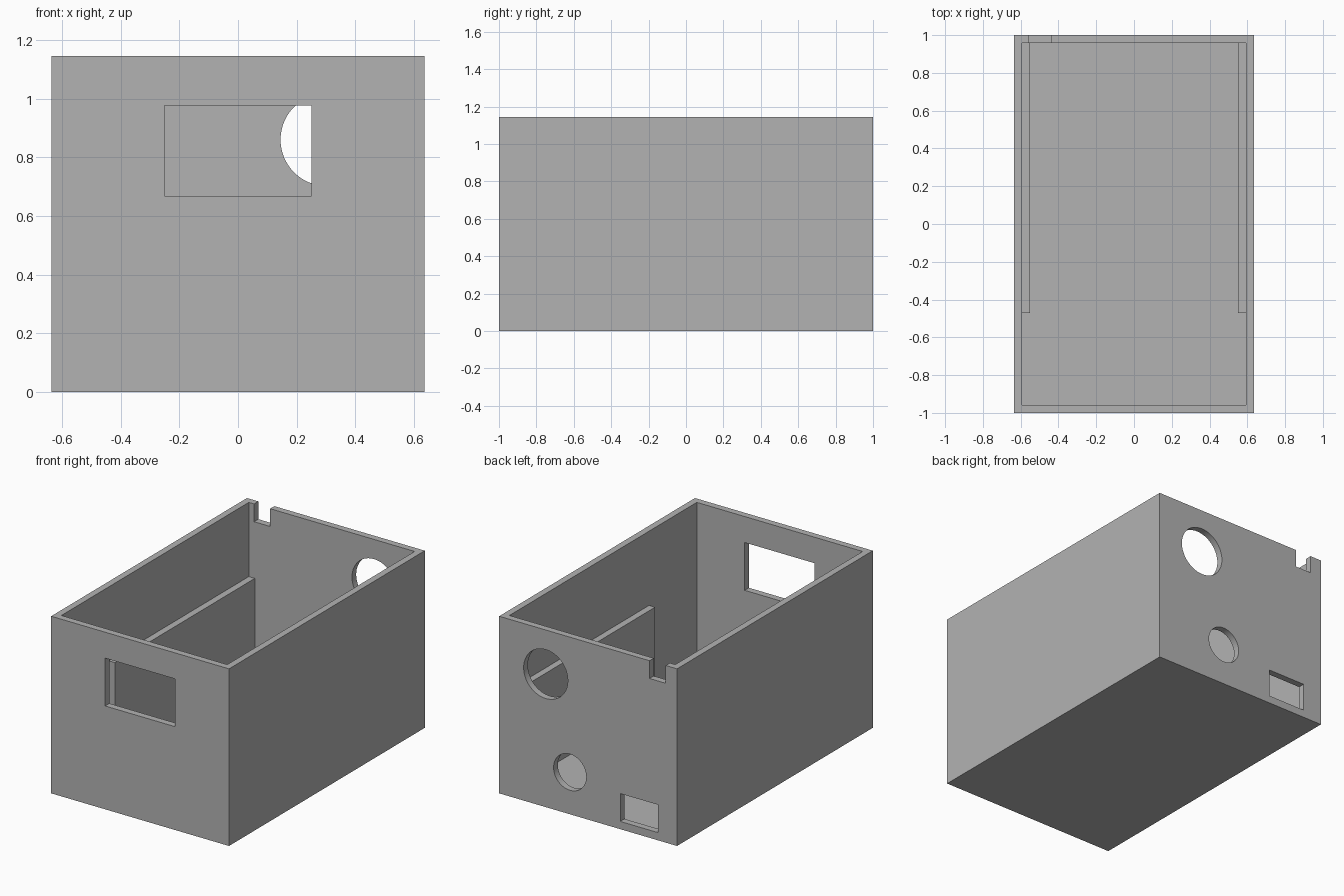
import bpy
import math

if "Cube" in bpy.data.objects:
    bpy.data.objects.remove(bpy.data.objects["Cube"], do_unlink=True)

W, L, H = 1.272, 2.0, 1.145   # outer width, length, height
T = 0.043                     # wall, floor and rib thickness
BACK = L / 2 - T / 2          # middle of the back wall
RIB_FRONT, RIB_TOP = -0.47, 0.665

grey = bpy.data.materials.new("plain grey")
grey.use_nodes = True
grey.diffuse_color = (0.45, 0.45, 0.45, 1)
grey.node_tree.nodes["Principled BSDF"].inputs["Base Color"].default_value = (0.45, 0.45, 0.45, 1)


def box(name, x, y, z):
    """Box from (low, high) ranges along each axis."""
    spans = (x, y, z)
    bpy.ops.mesh.primitive_cube_add(size=1, location=[(a + b) / 2 for a, b in spans])
    ob = bpy.context.object
    ob.name = name
    ob.scale = [b - a for a, b in spans]
    bpy.ops.object.transform_apply(location=True, rotation=True, scale=True)
    ob.data.materials.append(grey)
    return ob


def back_hole(name, x, z, radius):
    """Round cutter through the back wall."""
    bpy.ops.mesh.primitive_cylinder_add(vertices=64, radius=radius, depth=T * 3,
                                        location=(x, BACK, z), rotation=(math.pi / 2, 0, 0))
    ob = bpy.context.object
    ob.name = name
    bpy.ops.object.transform_apply(location=True, rotation=True, scale=True)
    ob.data.materials.append(grey)
    return ob


def cut(target, cutter):
    mod = target.modifiers.new("cut", 'BOOLEAN')
    mod.operation = 'DIFFERENCE'
    mod.solver = 'EXACT'
    mod.object = cutter
    bpy.context.view_layer.objects.active = target
    bpy.ops.object.modifier_apply(modifier=mod.name)
    bpy.data.objects.remove(cutter, do_unlink=True)


# Open-topped case
case = box("case", (-W / 2, W / 2), (-L / 2, L / 2), (0, H))
cut(case, box("cavity", (T - W / 2, W / 2 - T), (T - L / 2, L / 2 - T), (T, H + 0.2)))

# Front window, then the back openings: notch, socket slot and two round holes
through_back = (BACK - T, BACK + T)
cut(case, box("window", (-0.25, 0.25), (-L / 2 - T, -L / 2 + 2 * T), (0.668, 0.977)))
cut(case, box("notch", (-0.555, -0.44), through_back, (1.03, H + 0.1)))
cut(case, box("slot", (-0.5, -0.23), through_back, (0.05, 0.23)))
cut(case, back_hole("large_hole", 0.303, 0.86, 0.158))
cut(case, back_hole("small_hole", 0.13, 0.272, 0.117))

bpy.ops.object.select_all(action='DESELECT')
case.select_set(True)
bpy.context.view_layer.objects.active = case
bpy.ops.object.shade_smooth_by_angle(angle=math.radians(30))

# Supporting ribs along both side walls
for side, name in ((-1, "right_rib"), (1, "left_rib")):
    inner, outer = side * (W / 2 - 2 * T), side * (W / 2 - T)
    box(name, (min(inner, outer), max(inner, outer)), (RIB_FRONT, L / 2 - T), (T, RIB_TOP))
